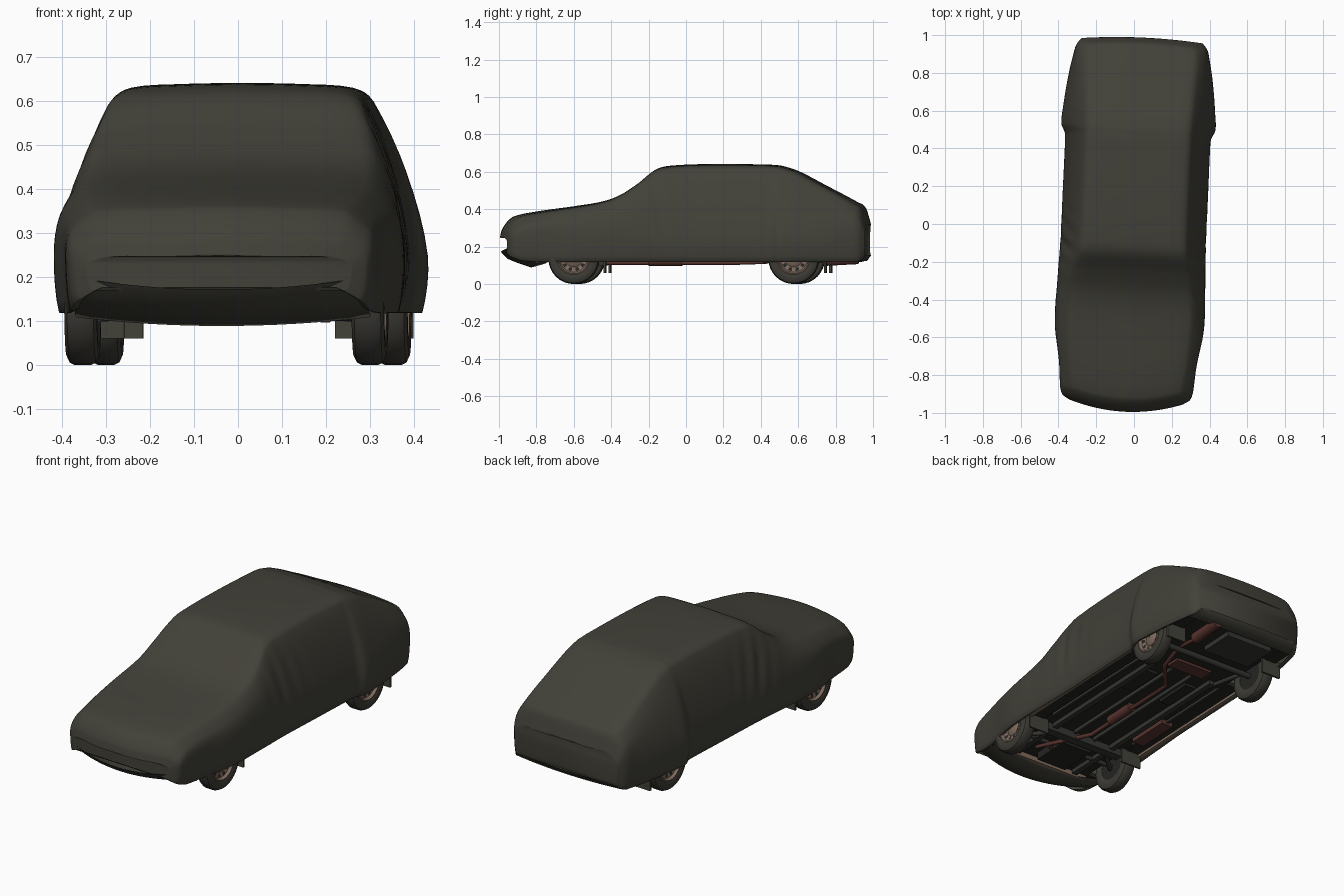
import bpy
import bmesh
import math
from mathutils import Vector

SKEW = -0.045  # the whole car stands slightly turned

if "Cube" in bpy.data.objects:
    bpy.data.objects.remove(bpy.data.objects["Cube"], do_unlink=True)


def material(name, rgb):
    mat = bpy.data.materials.new(name)
    mat.use_nodes = True
    mat.diffuse_color = (*rgb, 1)
    mat.node_tree.nodes["Principled BSDF"].inputs["Base Color"].default_value = (*rgb, 1)
    return mat


cloth = material("olive cloth", (0.054, 0.052, 0.040))
rubber = material("tyre rubber", (0.045, 0.043, 0.035))
rim_paint = material("tan metal", (0.21, 0.145, 0.11))
black = material("underbody black", (0.018, 0.018, 0.016))
steel = material("dark steel", (0.035, 0.035, 0.031))
rust = material("rusty red", (0.10, 0.035, 0.028))


def add_object(name, data, mat):
    obj = bpy.data.objects.new(name, data)
    data.materials.append(mat)
    obj.rotation_euler.z = SKEW
    bpy.context.scene.collection.objects.link(obj)
    return obj


def finish(name, bm, mat, angle=40):
    bmesh.ops.recalc_face_normals(bm, faces=bm.faces)
    mesh = bpy.data.meshes.new(name)
    bm.to_mesh(mesh)
    bm.free()
    mesh.shade_smooth()
    mesh.set_sharp_from_angle(angle=math.radians(angle))
    return add_object(name, mesh, mat)


def box(name, xs, ys, zs, mat):
    bm = bmesh.new()
    bmesh.ops.create_cube(bm, size=1)
    for v in bm.verts:
        v.co = [a + (b - a) * (c + 0.5) for (a, b), c in zip((xs, ys, zs), v.co)]
    return finish(name, bm, mat)


def pair(name, xs, ys, zs, mat):
    box("left_" + name, xs, ys, zs, mat)
    box("right_" + name, (-xs[1], -xs[0]), ys, zs, mat)


def tube(name, points, radius, mat):
    curve = bpy.data.curves.new(name, "CURVE")
    curve.dimensions = "3D"
    curve.bevel_depth = radius
    curve.bevel_resolution = 3
    curve.use_fill_caps = True
    spline = curve.splines.new("POLY")
    spline.points.add(len(points) - 1)
    for p, co in zip(spline.points, points):
        p.co = (*co, 1)
    return add_object(name, curve, mat)


def skin(bm, rows, closed=False):
    """Join rows of points with quads and return the vertex rows."""
    grid = [[bm.verts.new(p) for p in row] for row in rows]
    n = len(grid[0])
    for a, b in zip(grid, grid[1:]):
        for i in range(n if closed else n - 1):
            j = (i + 1) % n
            bm.faces.new((a[i], a[j], b[j], b[i]))
    return grid


def smooth_path(ts, pts, steps):
    """Smooth curve through pts at parameters ts."""
    last = len(pts) - 1
    slopes = []
    for i in range(last + 1):
        a, b = max(i - 1, 0), min(i + 1, last)
        slopes.append((pts[b] - pts[a]) / (ts[b] - ts[a]))
    out = []
    for i in range(last):
        h = ts[i + 1] - ts[i]
        for k in range(steps + (i == last - 1)):
            u = k / steps
            p = (pts[i] * (1 + 2 * u) * (1 - u) ** 2 + pts[i + 1] * u * u * (3 - 2 * u)
                 + slopes[i] * h * u * (1 - u) ** 2 + slopes[i + 1] * h * u * u * (u - 1))
            out.append((ts[i] + u * h, p))
    return out


# Cloth cover: stations of y, hem height, half width, top half width, top height
stations = [
    (-.995, .17, .30, .27, .25), (-.985, .15, .335, .305, .29),
    (-.955, .135, .35, .315, .335), (-.92, .125, .355, .315, .362),
    (-.8, .12, .365, .33, .388), (-.6, .12, .392, .345, .416),
    (-.45, .12, .397, .345, .441), (-.35, .12, .393, .335, .476),
    (-.25, .12, .39, .32, .54), (-.16, .12, .386, .295, .612),
    (-.09, .12, .384, .288, .632), (.15, .12, .384, .285, .642),
    (.44, .12, .384, .285, .639), (.47, .12, .388, .285, .637),
    (.515, .12, .407, .287, .632), (.6, .12, .402, .29, .605),
    (.75, .12, .385, .3, .527), (.92, .12, .357, .31, .437),
    (.96, .125, .345, .30, .408), (.988, .15, .32, .285, .32),
]


def bow(x, y):
    """Curve the nose and tail in plan."""
    front = 0.07 * min(1, max(0, (-0.5 - y) / 0.35))
    rear = 0.02 * min(1, max(0, (y - 0.8) / 0.15))
    return (front - rear) * (x / 0.35) ** 2


def fold(y, z):
    """Soft drape folds below the windscreen corner."""
    window = math.exp(-((y + 0.06) / 0.13) ** 2) * math.exp(-((z - 0.4) / 0.13) ** 2)
    return 0.006 * window * math.sin(62 * (y + 0.25 * (z - 0.4)))


def cover_ring(y, s):
    hem, wide, top_w, top = s
    size = min(1, (top - hem) / 0.3)
    mid = min(0.25, (hem + top) / 2)
    low = wide - 0.012
    half = [(low - .02, hem + .006), (low, hem), (wide, mid),
            ((wide + top_w) / 2 + .012, (mid + top) / 2),
            (top_w, top - .035 * size), (top_w - .035, top - .011 * size),
            (top_w / 2, top - .003), (0, top)]
    half = [Vector(p) for p in half]
    ts = [0]
    for a, b in zip(half, half[1:]):
        ts.append(ts[-1] + (b - a).length)
    side = [p for _, p in smooth_path(ts, half, 4)]
    side = [(p.x + (fold(y, p.y) if p.x > 0.2 else 0), p.y) for p in side]
    ring = side + [(-x, z) for x, z in reversed(side[:-1])]
    return [(x, y + bow(x, y), z) for x, z in ring]


path = smooth_path([s[0] for s in stations], [Vector(s[1:]) for s in stations], 9)
bm = bmesh.new()
grid = skin(bm, [cover_ring(y, s) for y, s in path])
for ring in (grid[0], grid[-1]):
    n = len(ring)
    for i in range(n // 2):
        corners = (ring[i], ring[i + 1], ring[n - 2 - i], ring[n - 1 - i])
        bm.faces.new(dict.fromkeys(corners))
finish("cloth_cover", bm, cloth, 70)


# Cloth tucked under the nose and tail
def tuck(name, rows, lift):
    bm = bmesh.new()
    steps = [i / 8 - 1 for i in range(17)]
    skin(bm, [[(w * t, y + bow(w * t, y), z + lift * t * t) for t in steps] for y, z, w in rows])
    finish(name, bm, cloth, 70)


tuck("front_tuck", [(-.99, .172, .28), (-.955, .135, .325), (-.9, .112, .335),
                    (-.83, .089, .335), (-.78, .112, .34)], 0.02)
tuck("rear_tuck", [(.988, .153, .3), (.965, .122, .325), (.9, .128, .34)], 0.004)

# Floor pan with wheel cutouts, tunnel, rails and sills
box("floor_pan", (-.27, .27), (-.8, .92), (.142, .16), black)
pair("floor_side", (.27, .368), (-.42, .44), (.138, .16), black)
pair("rear_corner_panel", (.27, .335), (.75, .92), (.138, .16), black)
pair("front_corner_panel", (.27, .335), (-.8, -.74), (.138, .16), black)
pair("sill", (.345, .366), (-.42, .44), (.124, .14), rim_paint)
pair("frame_rail", (.17, .2), (-.75, .42), (.118, .142), steel)
pair("outer_floor_rib", (.25, .265), (-.35, .38), (.128, .142), steel)
pair("tunnel_wall", (.055, .07), (-.42, .4), (.122, .142), steel)
pair("seat_pan", (.09, .155), (.1, .32), (.126, .142), black)
box("engine_sump", (-.1, .08), (-.72, -.5), (.1, .142), black)
box("front_guard", (-.27, .27), (-.79, -.76), (.115, .142), rim_paint)
box("heat_shield", (-.12, .1), (.42, .5), (.128, .142), rust)
box("floor_plate", (-.29, -.22), (-.3, -.05), (.116, .142), rust)
box("fuel_tank", (-.22, .06), (.68, .88), (.115, .142), steel)

# Axles and suspension
tube("rear_axle", [(-.3, .59, .13), (.3, .59, .13)], .016, steel)
tube("front_axle", [(-.3, -.585, .13), (.3, -.585, .13)], .012, steel)
box("front_crossmember", (-.25, .25), (-.48, -.43), (.1, .14), steel)
for side, label in ((1, "left"), (-1, "right")):
    tube(label + "_trailing_arm", [(side * .24, .59, .12), (side * .2, .38, .13)], .012, steel)
    tube(label + "_control_arm", [(side * .29, -.585, .11), (side * .15, -.45, .12)], .012, steel)
pair("front_mudflap", (.24, .36), (-.425, -.415), (.06, .15), cloth)
pair("rear_mudflap", (.25, .365), (.755, .767), (.06, .15), cloth)

# Exhaust
tube("exhaust_pipe", [(.13, -.66, .13), (.12, -.58, .113), (0, -.36, .113), (0, .27, .113),
                      (.13, .43, .118), (.15, .58, .15), (.165, .75, .12)], .011, rust)
tube("exhaust_branch", [(.05, -.68, .13), (.07, -.6, .113), (.12, -.58, .113)], .011, rust)
tube("exhaust_resonator", [(0, -.2, .122), (0, -.02, .122)], .026, rust)
tube("exhaust_silencer", [(.165, .74, .125), (.165, .93, .135)], .03, rust)


# Wheels
def lathe(name, profile, centre, side, mat):
    bm = bmesh.new()
    rows = []
    for dx, r in profile:
        angles = [math.tau * k / 32 for k in range(32)]
        rows.append([(side * (centre[0] + dx), centre[1] + r * math.cos(a),
                      centre[2] + r * math.sin(a)) for a in angles])
    skin(bm, rows, closed=True)
    finish(name, bm, mat, 35)


tyre = [(-.03, .08), (-.037, .095), (-.037, .115), (-.03, .13), (-.018, .136),
        (.018, .136), (.03, .13), (.037, .115), (.037, .095), (.03, .083)]
rim = [(-.03, .081), (.032, .086), (.034, .08), (.02, .072), (.014, .045),
       (.024, .03), (.026, .004)]
for end, y in (("front", -.585), ("rear", .592)):
    for side, label in ((1, "left"), (-1, "right")):
        name = f"{end}_{label}_"
        hub = (.327, y, .136)
        lathe(name + "tyre", tyre, hub, side, rubber)
        lathe(name + "rim", rim, hub, side, rim_paint)
        lathe(name + "brake_disc", [(-.028, .082), (-.028, .004)], hub, side, black)
        # Dark vent plates round the rim
        bm = bmesh.new()
        for k in range(10):
            a = math.tau * k / 10
            rows = []
            for da in (-.15, .15):
                rows.append([(side * (hub[0] + dx), y + r * math.cos(a + da),
                              hub[2] + r * math.sin(a + da))
                             for dx, r in ((.018, .05), (.023, .068))])
            skin(bm, rows)
        finish(name + "vents", bm, black)
